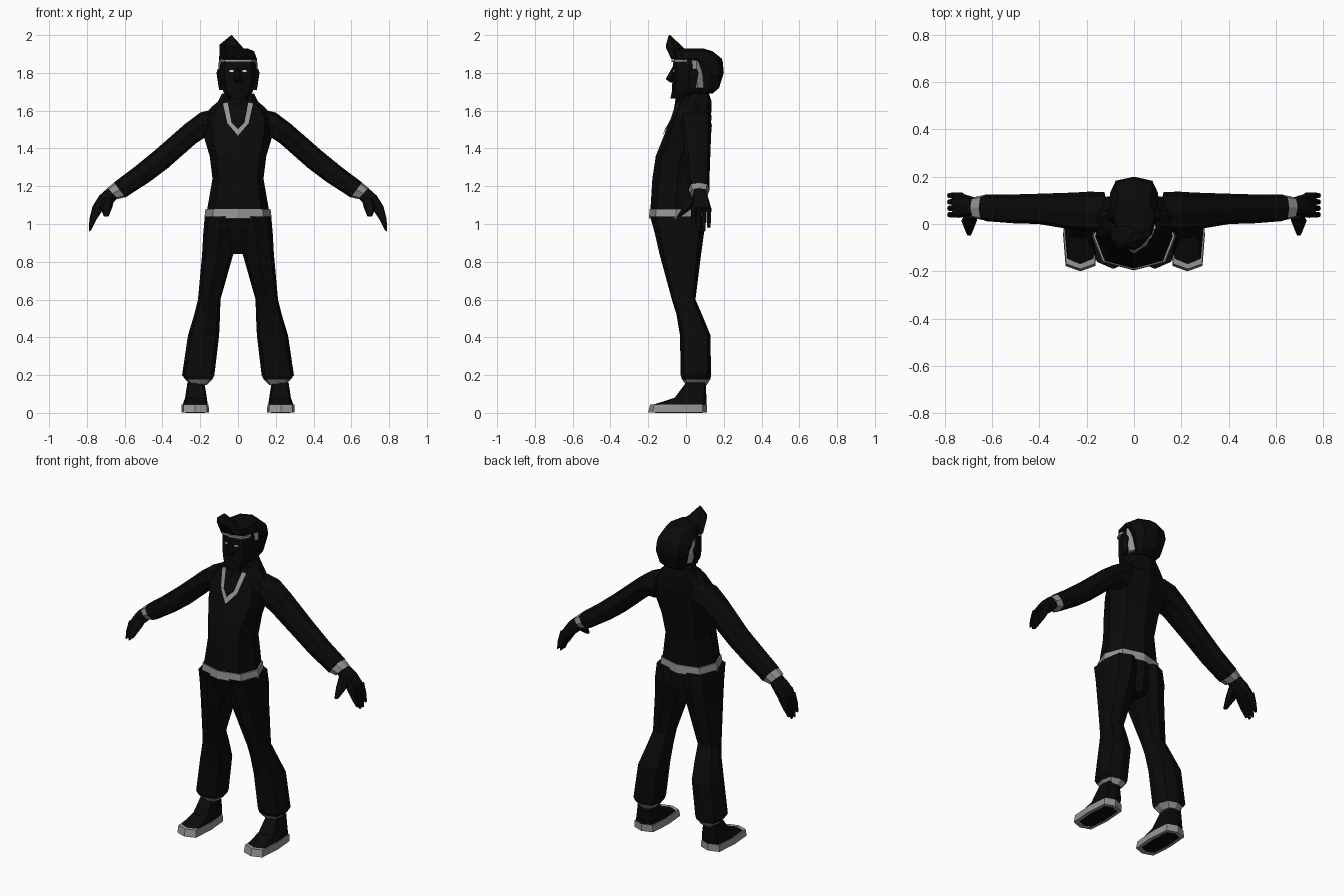
import bpy, bmesh, math
from mathutils import Vector
from mathutils.bvhtree import BVHTree


def material(name, r, g, b):
    m = bpy.data.materials.new(name)
    m.diffuse_color = (r, g, b, 1)
    return m


BLACK = material("black", 0.003, 0.003, 0.003)
GREY = material("grey trim", 0.3, 0.3, 0.3)
WHITE = material("eye white", 0.75, 0.75, 0.75)


def finish(name, bm, mat):
    bmesh.ops.recalc_face_normals(bm, faces=bm.faces)
    me = bpy.data.meshes.new(name)
    bm.to_mesh(me)
    me.materials.append(mat)
    ob = bpy.data.objects.new(name, me)
    bpy.context.collection.objects.link(ob)
    return BVHTree.FromBMesh(bm)


def loft(name, rings, mat=BLACK, n=8, power=0.8, side=1):
    """Rings (ax, az, bx, bz, y_front, y_back): A and B are opposite points in front view."""
    bm = bmesh.new()
    prev = None
    for ax, az, bx, bz, yf, yb in rings:
        a, b = Vector((ax, 0, az)), Vector((bx, 0, bz))
        ring = []
        for i in range(n):
            t = 2 * math.pi * i / n
            c, s = (math.copysign(abs(v) ** power, v) if abs(v) > 1e-6 else 0
                    for v in (math.cos(t), math.sin(t)))
            p = (a + b) / 2 + (a - b) / 2 * c
            p.y = (yf + yb) / 2 + (yb - yf) / 2 * s
            p.x *= side
            ring.append(bm.verts.new(p))
        if prev:
            for i in range(n):
                j = (i + 1) % n
                bm.faces.new((prev[i], prev[j], ring[j], ring[i]))
        else:
            bm.faces.new(ring)
        prev = ring
    bm.faces.new(prev)
    return finish(name, bm, mat)


def column(name, rows, mat=BLACK, **kw):
    """Symmetric loft from rows (z, half_width, y_front, y_back)."""
    return loft(name, [(w, z, -w, z, f, b) for z, w, f, b in rows], mat, **kw)


def plate(name, surface, quads, mat, gap):
    """Thin patch laid on the front of a surface from (x, z) outlines."""
    bm = bmesh.new()
    for q in quads:
        vs = []
        for x, z in q:
            hit = surface.ray_cast(Vector((x, -1, z)), Vector((0, 1, 0)))[0]
            vs.append(bm.verts.new((x, (hit.y if hit else -0.06) - gap, z)))
        bm.faces.new(vs)
    finish(name, bm, mat)


# Torso, belt and pelvis
torso = column("jacket_torso", [(1.05, .168, -.19, .085), (1.24, .135, -.178, .085),
                                (1.36, .15, -.16, .105), (1.46, .18, -.12, .125),
                                (1.56, .19, -.08, .135), (1.62, .14, -.06, .13),
                                (1.66, .09, -.035, .12)])
column("belt", [(1.03, .178, -.196, .092), (1.08, .172, -.193, .09)], GREY)
column("pelvis", [(.84, .05, -.13, .075), (.92, .14, -.15, .085), (1.04, .174, -.19, .09)])
column("collar", [(1.59, .155, -.03, .135), (1.65, .105, -.01, .135), (1.69, .085, .02, .122)])

# Neck and the open V neckline
column("neck", [(1.5, .04, -.1, .06), (1.6, .055, -.065, .08), (1.7, .055, -.05, .09)])
outer = [(.08, 1.64), (.055, 1.53), (0, 1.465)]
inner = [(.055, 1.645), (.035, 1.54), (0, 1.505)]
strips = []
for s in (1, -1):
    o, i = ([(s * x, z) for x, z in pts] for pts in (outer, inner))
    strips += [(o[k], o[k + 1], i[k + 1], i[k]) for k in range(2)]
plate("neckline_trim", torso, strips, GREY, .008)

# Head, nose, eyes
head = column("head", [(1.665, .045, -.082, .05), (1.70, .078, -.075, .08),
                       (1.76, .094, -.072, .1), (1.84, .095, -.07, .1),
                       (1.9, .08, -.06, .1)])
column("nose", [(1.75, .017, -.085, -.05), (1.767, .02, -.108, -.05), (1.83, .009, -.072, -.05)], n=4)
plate("eyes", head, [[(s * .035 + dx, 1.81 + dz) for dx, dz in
                      ((-.01, -.004), (.01, -.004), (.01, .004), (-.01, .004))]
                     for s in (1, -1)], WHITE, .004)

# Hair with its pale edge and swept-up quiff
column("hair", [(1.69, .065, .07, .14), (1.72, .085, .07, .175), (1.80, .102, .06, .2),
                (1.855, .102, .0, .195), (1.875, .1, -.075, .19),
                (1.915, .085, -.085, .14), (1.93, .05, -.04, .09)])
column("hair_side_edge", [(1.72, .088, .015, .11), (1.78, .099, .0, .11), (1.865, .1, .0, .11)], GREY)
column("hair_front_edge", [(1.857, .094, -.076, .05), (1.87, .094, -.076, .05)], GREY)
loft("quiff", [(.085, 1.89, -.1, 1.87, -.085, .04), (.03, 1.93, -.097, 1.95, -.112, -.02),
               (-.033, 2.0, -.042, 1.995, -.092, -.08)], n=6)

for s, tag in ((1, "left"), (-1, "right")):
    # Ear
    loft("ear_" + tag, [(.1, 1.71, .08, 1.71, .02, .05), (.114, 1.80, .09, 1.80, .01, .07),
                        (.108, 1.82, .09, 1.82, .025, .06)], n=6, side=s)
    # Sleeve and cuff
    loft("sleeve_" + tag, [(.12, 1.61, .13, 1.45, -.03, .135), (.2, 1.59, .18, 1.455, -.035, .137),
                           (.28, 1.53, .225, 1.425, -.025, .133), (.44, 1.39, .37, 1.297, 0, .128),
                           (.55, 1.3, .47, 1.222, .003, .125), (.657, 1.22, .597, 1.14, .012, .125)],
         side=s, power=.7)
    loft("cuff_" + tag, [(.655, 1.22, .598, 1.142, .014, .123), (.692, 1.19, .637, 1.132, .022, .117)],
         GREY, side=s, power=.7)
    # Hand: palm, four fingers, thumb
    loft("palm_" + tag, [(.69, 1.19, .64, 1.135, .04, .11), (.735, 1.15, .675, 1.10, .032, .122),
                         (.772, 1.09, .715, 1.065, .026, .134)], side=s, power=.6)
    for k in range(4):
        y = .027 + k * .027
        dz = .02 if k in (0, 3) else 0
        loft("finger_%d_%s" % (k + 1, tag), [(.77, 1.095, .718, 1.07, y, y + .026),
                                           (.786, 1.03, .748, 1.025, y, y + .025),
                                           (.79, .96 + dz, .778, .965 + dz, y + .004, y + .021)],
             side=s, power=.5)
    loft("thumb_" + tag, [(.715, 1.14, .655, 1.13, .02, .08), (.73, 1.09, .665, 1.09, -.02, .045),
                          (.71, 1.04, .685, 1.04, -.05, -.025)], n=6, side=s)
    # Trouser leg and hem
    loft("trouser_leg_" + tag, [(.176, 1.04, .0, 1.04, -.19, .09), (.184, .95, .003, .95, -.165, .095),
                                (.19, .84, .025, .84, -.14, .08), (.212, .6, .093, .6, -.075, .05),
                                (.232, .52, .095, .52, -.05, .085), (.265, .41, .1, .41, -.032, .13),
                                (.296, .2, .125, .2, -.028, .132), (.28, .178, .135, .178, -.022, .13)],
         side=s, power=.7)
    loft("trouser_hem_" + tag, [(.281, .18, .134, .18, -.023, .13), (.25, .148, .165, .148, .0, .11)],
         GREY, side=s, power=.7)
    # Shoe
    loft("shoe_upper_" + tag, [(.294, .04, .16, .04, -.185, .108), (.28, .08, .165, .08, -.06, .108),
                               (.268, .16, .178, .16, .0, .105)], side=s, power=.5)
    loft("shoe_sole_" + tag, [(.3, .003, .153, .003, -.2, .11), (.298, .045, .156, .045, -.19, .11)],
         GREY, side=s, power=.45)
    loft("sole_tread_" + tag, [(.278, 0, .175, 0, -.165, .088), (.278, .005, .175, .005, -.165, .088)],
         side=s, power=.45)
